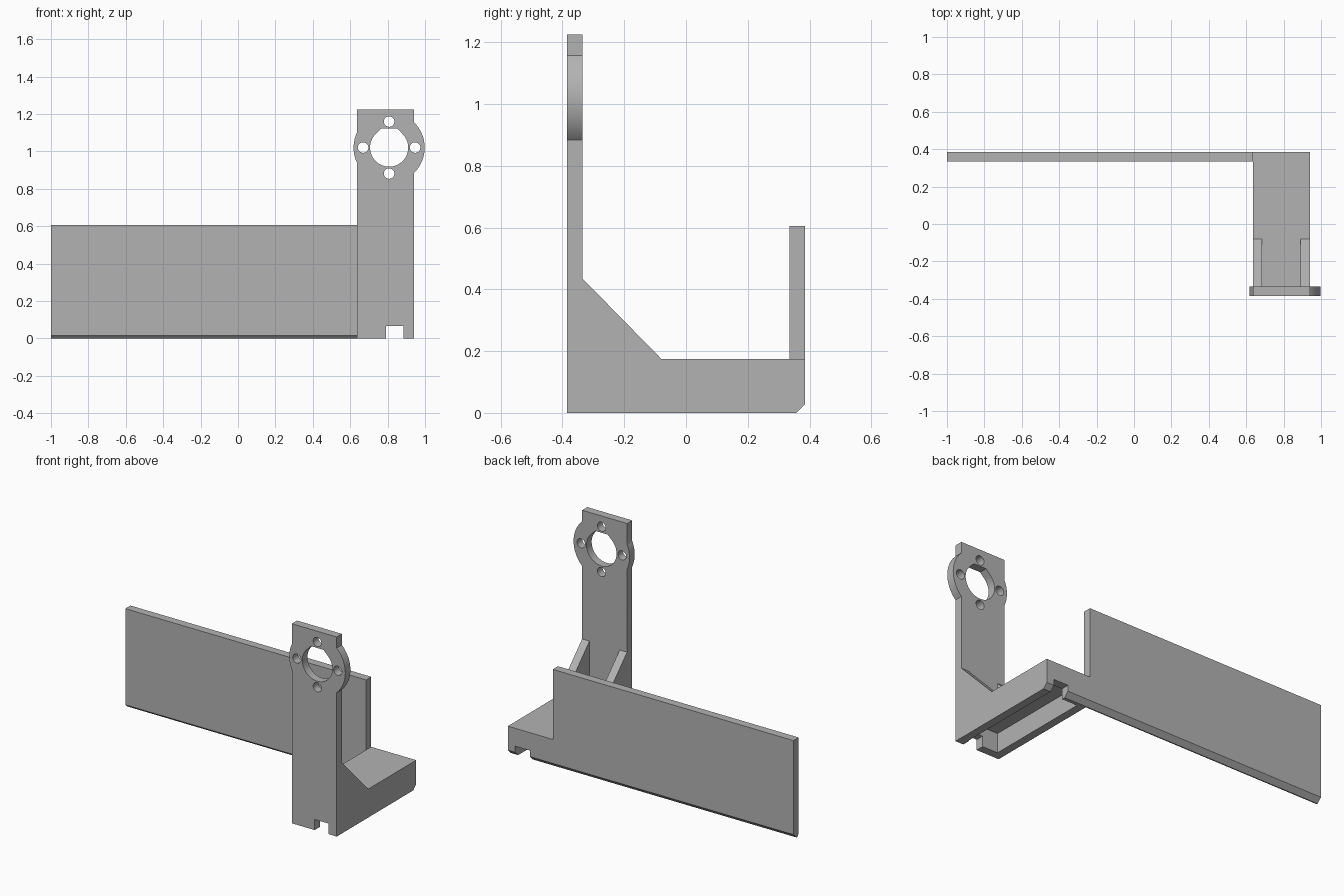
import bpy, bmesh
from math import sin, cos, pi, acos, sqrt
from mathutils import Matrix

if "Cube" in bpy.data.objects:
    bpy.data.objects.remove(bpy.data.objects["Cube"], do_unlink=True)

grey = bpy.data.materials.new("plain grey")
grey.use_nodes = True
COLOUR = (0.45, 0.45, 0.45, 1)
grey.diffuse_color = COLOUR
grey.node_tree.nodes["Principled BSDF"].inputs["Base Color"].default_value = COLOUR

# Local profile plane to world: XZ profiles run along y, YZ profiles along x
ALONG_Y = Matrix(((1, 0, 0), (0, 0, -1), (0, 1, 0)))
ALONG_X = Matrix(((0, 0, 1), (1, 0, 0), (0, 1, 0)))


def prism(name, loops, frame, start, end):
    """Extrude closed 2D loops (outline first, then holes) between two positions."""
    curve = bpy.data.curves.new(name, 'CURVE')
    curve.dimensions = '2D'
    curve.fill_mode = 'BOTH'
    curve.extrude = (end - start) / 2
    for loop in loops:
        spline = curve.splines.new('POLY')
        spline.points.add(len(loop) - 1)
        for point, (u, v) in zip(spline.points, loop):
            point.co = (u, v, 0, 1)
        spline.use_cyclic_u = True
    obj = bpy.data.objects.new(name, curve)
    bpy.context.collection.objects.link(obj)
    bpy.ops.object.select_all(action='DESELECT')
    obj.select_set(True)
    bpy.context.view_layer.objects.active = obj
    bpy.ops.object.convert(target='MESH')
    obj = bpy.context.object
    mesh = obj.data
    bm = bmesh.new()
    bm.from_mesh(mesh)
    bmesh.ops.remove_doubles(bm, verts=bm.verts, dist=0.0001)
    matrix = frame.to_4x4()
    matrix.translation = (frame.col[2] * ((start + end) / 2)
                          if frame is ALONG_X else (0, (start + end) / 2, 0))
    bm.transform(matrix)
    bmesh.ops.recalc_face_normals(bm, faces=bm.faces)
    bm.to_mesh(mesh)
    bm.free()
    mesh.materials.clear()
    mesh.materials.append(grey)
    bpy.ops.object.shade_smooth_by_angle()
    return obj


def arc(cx, cz, r, a, b, n):
    return [(cx + r * cos(a + (b - a) * i / n), cz + r * sin(a + (b - a) * i / n))
            for i in range(n + 1)]


def circle(cx, cz, r, n=32):
    return arc(cx, cz, r, 0, 2 * pi, n)[:-1]


LEFT, RIGHT = 0.94, 0.635            # bracket sides
FRONT, BACK = -0.385, 0.385
WALL = 0.05
NOTCH_A, NOTCH_B, NOTCH_Z = 0.79, 0.89, 0.065
CX, CZ, RING = 0.808, 1.02, 0.19     # motor mount ring

# Upright mounting plate: outline with ring ears and cable notch
a_left = acos((LEFT - CX) / RING)
a_right = acos((RIGHT - CX) / RING)
outline = [(RIGHT, 0), (NOTCH_A, 0), (NOTCH_A, NOTCH_Z), (NOTCH_B - 0.005, NOTCH_Z),
           (NOTCH_B - 0.005, 0), (LEFT, 0)]
outline += arc(CX, CZ, RING, -a_left, a_left, 24)
outline += [(LEFT, 1.225), (RIGHT, 1.225)]
outline += arc(CX, CZ, RING, a_right, 2 * pi - a_right, 16)

# Centre bore with a flattened teardrop top, and four screw holes
BORE = 0.102
flat = BORE * (sqrt(2) - 1)
bore = arc(CX, CZ, BORE, 3 * pi / 4, 9 * pi / 4, 48)
bore += [(CX + flat, CZ + BORE), (CX - flat, CZ + BORE)]
screws = [circle(CX + 0.139 * cos(k * pi / 2), CZ + 0.139 * sin(k * pi / 2), 0.028)
          for k in range(4)]
prism("mounting_plate", [outline, bore] + screws, ALONG_Y, FRONT, FRONT + WALL)

# Side walls of the hollow base, each with its gusset
INNER = FRONT + WALL
side = [(INNER, 0), (BACK - 0.028, 0), (BACK, 0.028), (BACK, 0.175),
        (-0.08, 0.175), (INNER, 0.435)]
prism("right_side_wall", [side], ALONG_X, RIGHT, RIGHT + WALL)
prism("left_side_wall", [side], ALONG_X, LEFT - WALL, LEFT)

# Base deck above the hollow
deck = [(INNER, 0.12), (BACK, 0.12), (BACK, 0.175), (INNER, 0.175)]
prism("base_deck", [deck], ALONG_X, RIGHT + WALL, LEFT - WALL)

# Rear wall of the base, with the notch left open
rear = [(BACK - WALL, 0), (BACK - 0.028, 0), (BACK, 0.028), (BACK, 0.12), (BACK - WALL, 0.12)]
prism("rear_wall", [rear], ALONG_X, RIGHT + WALL, NOTCH_A)
lintel = [(BACK - WALL, NOTCH_Z), (BACK, NOTCH_Z), (BACK, 0.12), (BACK - WALL, 0.12)]
prism("rear_lintel", [lintel], ALONG_X, NOTCH_A, NOTCH_B)

# Long back panel with bevelled lower edges
panel = [(BACK - WALL, 0.605), (BACK - WALL, 0.015), (BACK - 0.035, 0),
         (BACK - 0.028, 0), (BACK, 0.028), (BACK, 0.605)]
prism("back_panel", [panel], ALONG_X, -1.0, RIGHT)
